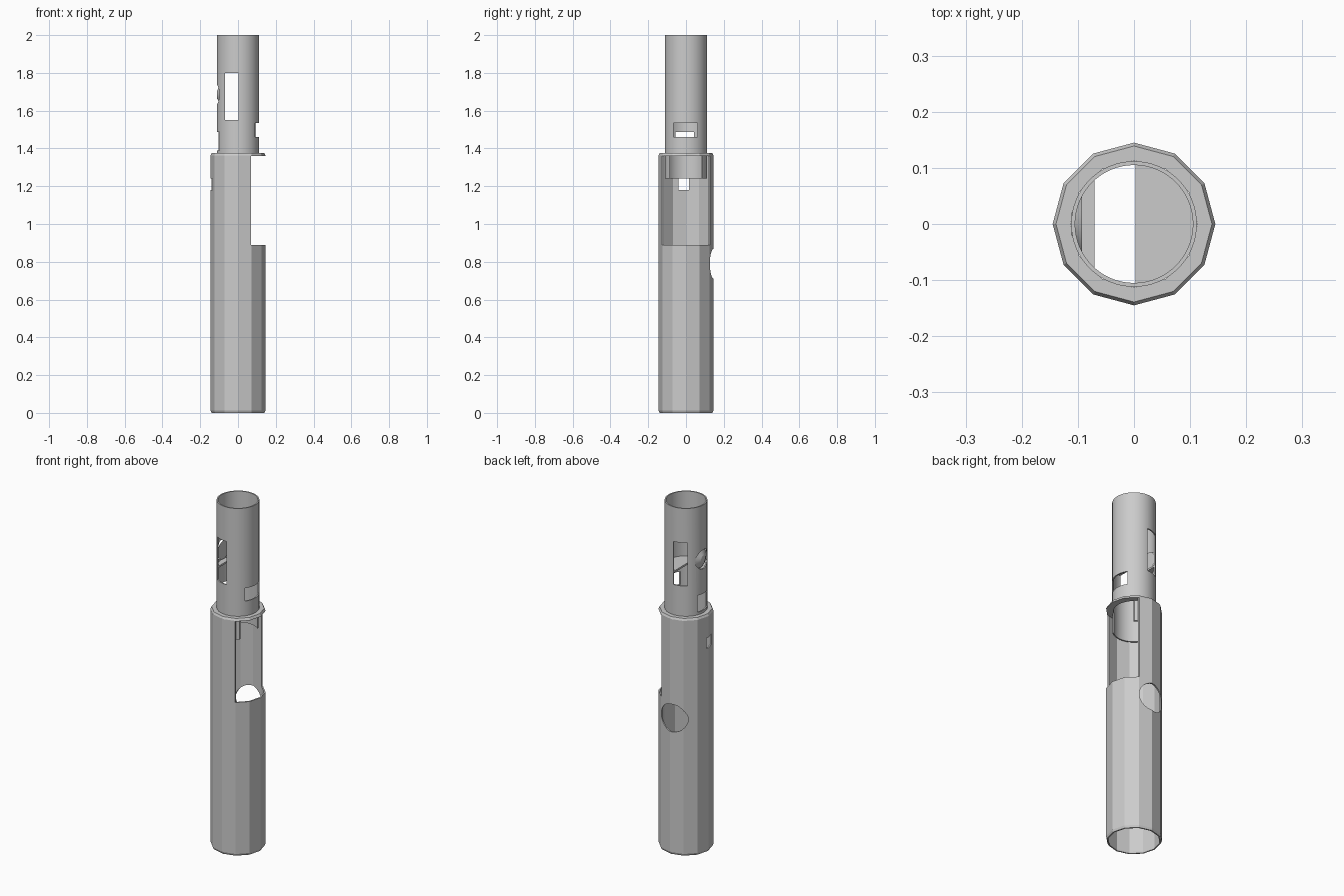
import bpy, bmesh, math
from mathutils import Matrix

if "Cube" in bpy.data.objects:
    bpy.data.objects.remove(bpy.data.objects["Cube"], do_unlink=True)

grey = bpy.data.materials.new("plain_grey")
grey.use_nodes = True
colour = (0.6, 0.6, 0.6, 1)
grey.diffuse_color = colour
grey.node_tree.nodes["Principled BSDF"].inputs["Base Color"].default_value = colour


def finish(name, bm):
    bmesh.ops.recalc_face_normals(bm, faces=bm.faces)
    mesh = bpy.data.meshes.new(name)
    bm.to_mesh(mesh)
    bm.free()
    mesh.materials.append(grey)
    obj = bpy.data.objects.new(name, mesh)
    bpy.context.collection.objects.link(obj)
    return obj


def ring(name, profile, sides):
    """Turn a closed (radius, height) outline around the z axis."""
    bm = bmesh.new()
    loops = []
    for i in range(sides):
        a = 2 * math.pi * i / sides
        loops.append([bm.verts.new((r * math.cos(a), r * math.sin(a), z)) for r, z in profile])
    n = len(profile)
    for i in range(sides):
        p, q = loops[i], loops[(i + 1) % sides]
        for j in range(n):
            k = (j + 1) % n
            bm.faces.new((p[j], q[j], q[k], p[k]))
    return finish(name, bm)


def box(name, x, y, z):
    bm = bmesh.new()
    bmesh.ops.create_cube(bm, size=1)
    for v in bm.verts:
        v.co = [lo + (c + 0.5) * (hi - lo) for c, (lo, hi) in zip(v.co, (x, y, z))]
    return finish(name, bm)


def drum(name, centre, r1, r2, depth, turn=None, sides=48):
    bm = bmesh.new()
    bmesh.ops.create_cone(bm, cap_ends=True, segments=sides, radius1=r1, radius2=r2, depth=depth,
                          matrix=Matrix.Translation(centre) @ (turn or Matrix()))
    return finish(name, bm)


def cut(obj, cutters):
    bpy.context.view_layer.objects.active = obj
    for c in cutters:
        mod = obj.modifiers.new("cut", "BOOLEAN")
        mod.operation = "DIFFERENCE"
        mod.solver = "EXACT"
        mod.object = c
        bpy.ops.object.modifier_apply(modifier=mod.name)


to_back = Matrix.Rotation(-math.pi / 2, 4, "X")
to_minus_x = Matrix.Rotation(-math.pi / 2, 4, "Y")

# Twelve-sided hollow housing with a thin top flange
body = ring("housing", [(0.14, 0), (0.145, 0.012), (0.145, 1.363), (0.139, 1.375), (0.113, 1.375),
                        (0.113, 1.36), (0.137, 1.36), (0.137, 0.012), (0.133, 0)], 12)

# Round upper tube reaching down inside the housing, with an inner plate
tube = ring("upper_tube", [(0.112, 1.24), (0.112, 2), (0.105, 2), (0.105, 1.24)], 64)
plate = drum("inner_plate", (0, 0, 1.62), 0.106, 0.106, 0.01, sides=64)

# Openings
window = box("window_cutter", (0.07, 0.3), (-0.3, 0.3), (0.89, 1.36))
latch = box("latch_cutter", (-0.3, -0.08), (-0.04, 0.015), (1.18, 1.24))
thumb = drum("thumb_hole_cutter", (-0.01, 0.13, 0.79), 0.08, 0.08, 0.16, to_back)
slot = box("slot_cutter", (-0.07, 0.003), (-0.3, 0.3), (1.55, 1.8))
right_notch = box("notch_cutter_a", (0.05, 0.3), (-0.065, 0.06), (1.46, 1.535))
left_notch = box("notch_cutter_b", (-0.3, -0.05), (-0.055, 0.042), (1.39, 1.487))
button_hole = drum("button_hole_cutter", (-0.14, 0, 1.685), 0.055, 0.055, 0.1, to_minus_x)

cut(body, [window, latch, thumb])
cut(tube, [window, slot, right_notch, left_notch, button_hole])
cut(plate, [slot])
for c in (window, latch, thumb, slot, right_notch, left_notch, button_hole):
    bpy.data.objects.remove(c, do_unlink=True)

# Domed button set in the round hole
button = drum("button", (-0.102, 0, 1.685), 0.054, 0.02, 0.018, to_minus_x, 24)

# Smooth the round parts, keeping edges sharp
for obj in (tube, plate, button):
    bpy.ops.object.select_all(action="DESELECT")
    obj.select_set(True)
    bpy.context.view_layer.objects.active = obj
    bpy.ops.object.shade_smooth_by_angle(angle=math.radians(25))
